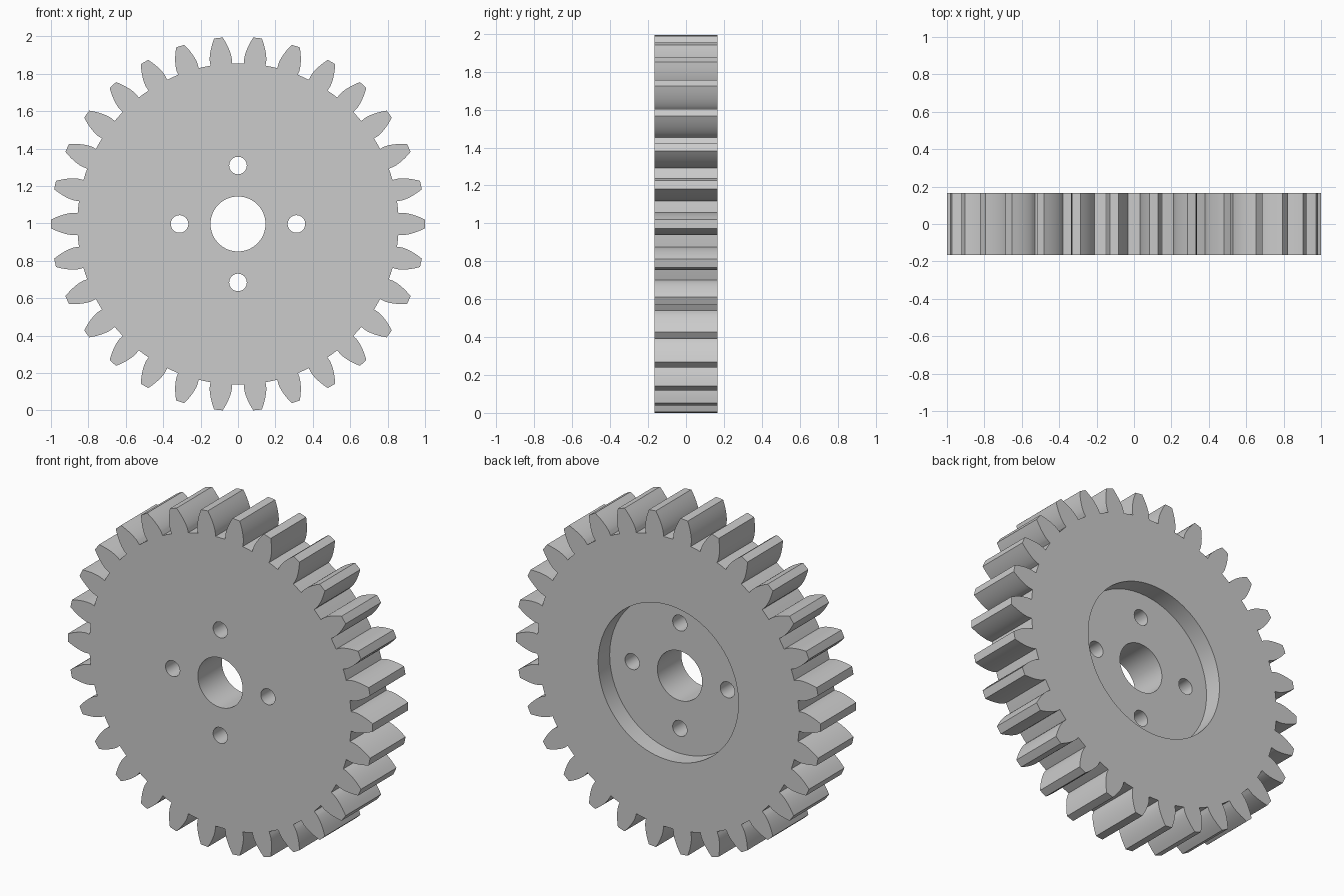
import bpy, bmesh, math
from mathutils import Matrix, Vector

if "Cube" in bpy.data.objects:
    bpy.data.objects.remove(bpy.data.objects["Cube"])

TEETH = 30
TIP_R, PITCH_R, ROOT_R = 1.0, 0.9375, 0.859
BASE_R = PITCH_R * math.cos(math.radians(20))
HALF_T = 0.166                      # half the gear thickness
BORE_R, BOLT_R, BOLT_CIRCLE = 0.147, 0.047, 0.3125
RECESS_R, RECESS_DEPTH = 0.46, 0.108

grey = bpy.data.materials.new("light_grey")
grey.diffuse_color = (0.6, 0.6, 0.6, 1)
grey.use_nodes = True
grey.node_tree.nodes["Principled BSDF"].inputs["Base Color"].default_value = grey.diffuse_color


def involute(r):
    a = math.acos(min(1.0, BASE_R / r))
    return math.tan(a) - a


def half_angle(r):
    """Half the angular width of a tooth at radius r."""
    return math.pi / (2 * TEETH) + involute(PITCH_R) - involute(max(r, BASE_R))


def add_object(name, bm):
    bmesh.ops.recalc_face_normals(bm, faces=bm.faces)
    mesh = bpy.data.meshes.new(name)
    bm.to_mesh(mesh)
    bm.free()
    mesh.materials.append(grey)
    ob = bpy.data.objects.new(name, mesh)
    bpy.context.collection.objects.link(ob)
    return ob


def cutter(name, radius, y0, y1, x=0, z=0, sides=64):
    """Round cutter lying along y."""
    bm = bmesh.new()
    place = Matrix.Translation((x, (y0 + y1) / 2, z)) @ Matrix.Rotation(math.pi / 2, 4, 'X')
    bmesh.ops.create_cone(bm, cap_ends=True, segments=sides, radius1=radius,
                          radius2=radius, depth=y1 - y0, matrix=place)
    ob = add_object(name, bm)
    ob.hide_render = True
    return ob


# Toothed blank: one tooth outline repeated round the rim, then extruded
STEPS = 8
flank = [(ROOT_R, half_angle(ROOT_R))]
for i in range(STEPS + 1):
    r = BASE_R + (TIP_R - BASE_R) * (i / STEPS) ** 1.5
    flank.append((r, half_angle(r)))
pitch = 2 * math.pi / TEETH
tooth = ([(r, -a) for r, a in flank] + [(TIP_R, 0)] + flank[::-1] + [(ROOT_R, pitch / 2)])

bm = bmesh.new()
verts = []
for k in range(TEETH):
    for r, a in tooth:
        t = a + k * pitch
        verts.append(bm.verts.new((r * math.cos(t), -HALF_T, r * math.sin(t))))
face = bm.faces.new(verts)
side = bmesh.ops.extrude_face_region(bm, geom=[face], use_keep_orig=True)["geom"]
bmesh.ops.translate(bm, vec=Vector((0, 2 * HALF_T, 0)),
                    verts=[v for v in side if isinstance(v, bmesh.types.BMVert)])
gear = add_object("spur_gear", bm)

# Back recess, centre bore and four bolt holes
cutters = [
    cutter("recess_cutter", RECESS_R, HALF_T - RECESS_DEPTH, HALF_T + 0.1, sides=96),
    cutter("bore_cutter", BORE_R, -0.4, 0.4),
]
for k in range(4):
    t = k * math.pi / 2
    cutters.append(cutter("bolt_hole_cutter", BOLT_R, -0.4, 0.4,
                          BOLT_CIRCLE * math.cos(t), BOLT_CIRCLE * math.sin(t), 32))
for c in cutters:
    mod = gear.modifiers.new(c.name, 'BOOLEAN')
    mod.operation, mod.solver, mod.object = 'DIFFERENCE', 'EXACT', c

# Bake the cuts and clear the cutters
cut_mesh = bpy.data.meshes.new_from_object(
    gear.evaluated_get(bpy.context.evaluated_depsgraph_get()))
gear.modifiers.clear()
gear.data = cut_mesh
for c in cutters:
    bpy.data.objects.remove(c)

# Stand the gear on the ground, keep its edges crisp
gear.location.z = -min(v.co.z for v in gear.data.vertices)
bpy.context.view_layer.objects.active = gear
gear.select_set(True)
bpy.ops.object.shade_smooth_by_angle(angle=math.radians(25))
